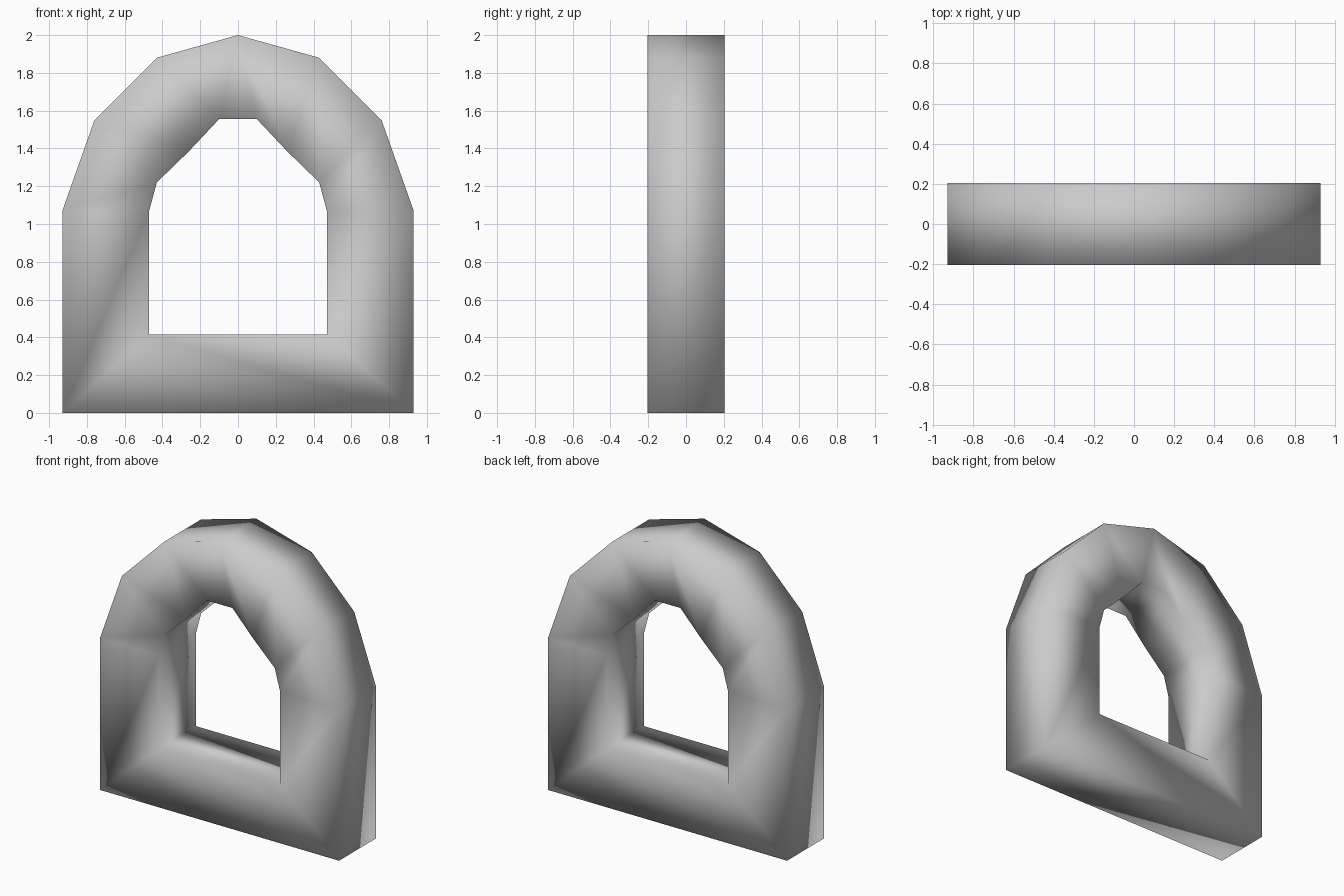
import bpy, bmesh

if "Cube" in bpy.data.objects:
    bpy.data.objects.remove(bpy.data.objects["Cube"])

DEPTH = 0.205

# Right half of the frame, bottom to top: (outer x, z), (inner x, z)
half = [
    ((0.93, 0.00), (0.47, 0.415)),
    ((0.93, 1.07), (0.47, 1.07)),
    ((0.76, 1.55), (0.43, 1.22)),
    ((0.43, 1.88), (0.26, 1.385)),
    ((0.00, 2.00), (0.10, 1.555)),
]
# Mirror to the left; the doubled apex collapses into a triangle when welded
pairs = half + [((-o[0], o[1]), (-i[0], i[1])) for o, i in reversed(half)]

bm = bmesh.new()
rings = []
for (ox, oz), (ix, iz) in pairs:
    rings.append([bm.verts.new(p) for p in (
        (ox, -DEPTH, oz), (ox, DEPTH, oz), (ix, DEPTH, iz), (ix, -DEPTH, iz))])

# Sweep the rectangular section around the closed loop
for k, a in enumerate(rings):
    b = rings[(k + 1) % len(rings)]
    for j in range(4):
        n = (j + 1) % 4
        bm.faces.new((a[j], a[n], b[n], b[j]))

bmesh.ops.remove_doubles(bm, verts=bm.verts, dist=0.0001)
bmesh.ops.recalc_face_normals(bm, faces=bm.faces)
for f in bm.faces:
    f.smooth = True

# Arched window frame, smooth shaded across its corners
mesh = bpy.data.meshes.new("arched_frame")
bm.to_mesh(mesh)
bm.free()
bpy.context.collection.objects.link(bpy.data.objects.new("arched_frame", mesh))
